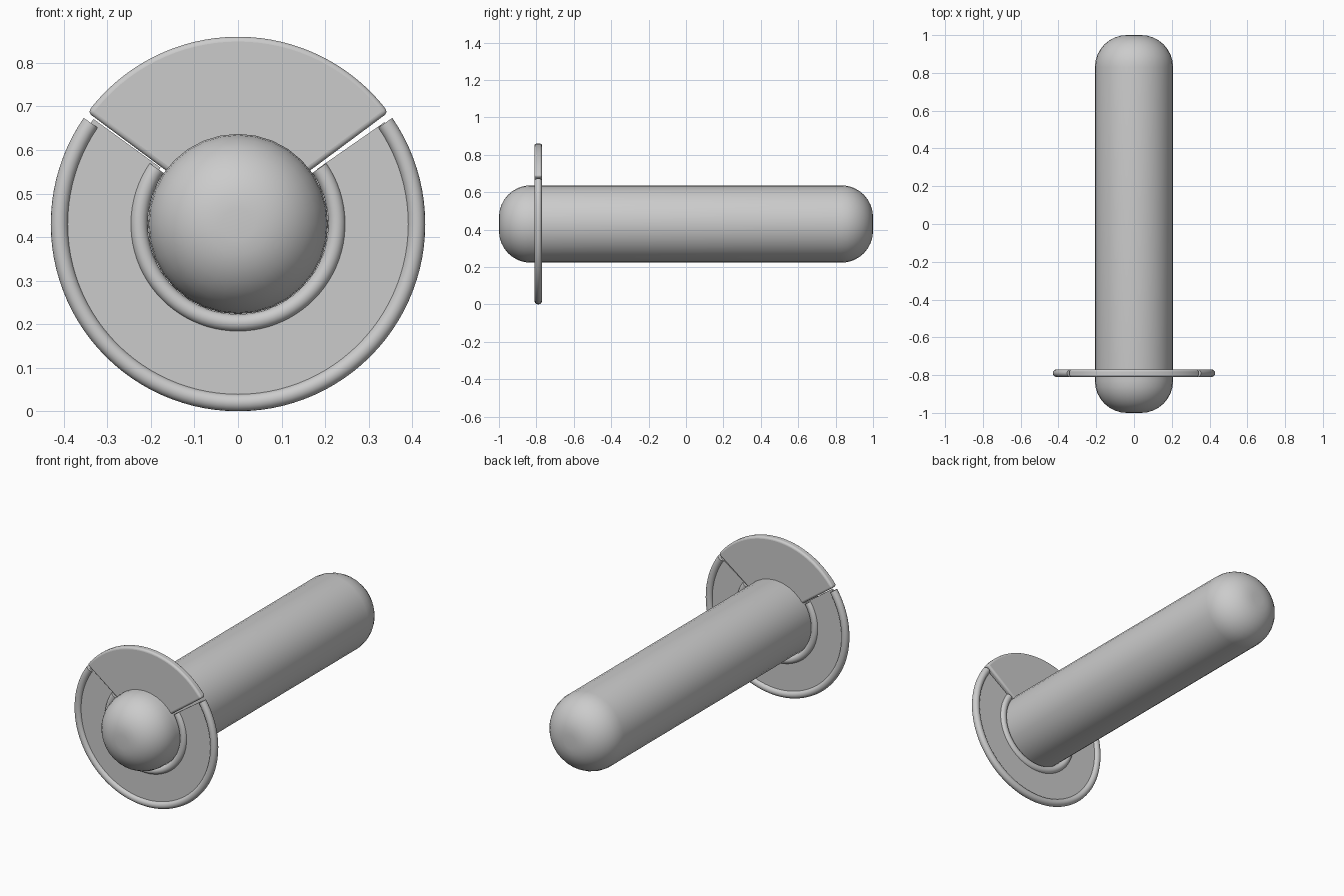
import bpy, bmesh
from math import sin, cos, pi, radians

if "Cube" in bpy.data.objects:
    bpy.data.objects.remove(bpy.data.objects["Cube"])

CZ = 0.43      # height of the shaft axis
GY = -0.79     # position of the guard along the shaft


def sweep(name, profile, a0, a1, steps, bevel=0.0):
    """Sweep a closed (radius, y) profile about the shaft axis, a0..a1 degrees, capped ends."""
    bm = bmesh.new()
    rings = []
    for i in range(steps + 1):
        a = radians(a0 + (a1 - a0) * i / steps)
        rings.append([bm.verts.new((r * cos(a), y, CZ + r * sin(a))) for r, y in profile])
    n = len(profile)
    for p, q in zip(rings, rings[1:]):
        for j in range(n):
            k = (j + 1) % n
            bm.faces.new((p[j], p[k], q[k], q[j]))
    bm.faces.new(rings[0])
    bm.faces.new(rings[-1])
    return finish(name, bm, bevel)


def finish(name, bm, bevel=0.0):
    bmesh.ops.recalc_face_normals(bm, faces=bm.faces)
    me = bpy.data.meshes.new(name)
    bm.to_mesh(me)
    bm.free()
    ob = bpy.data.objects.new(name, me)
    bpy.context.collection.objects.link(ob)
    if bevel:
        mod = ob.modifiers.new("soft_edges", 'BEVEL')
        mod.width = bevel
        mod.segments = 4
        mod.limit_method = 'ANGLE'
        mod.angle_limit = radians(40)
    bpy.ops.object.select_all(action='DESELECT')
    ob.select_set(True)
    bpy.context.view_layer.objects.active = ob
    bpy.ops.object.shade_smooth_by_angle(angle=radians(40))
    return ob


# Shaft: long cylinder with generously rounded ends
R, F, SIDES = 0.207, 0.17, 32
half = [(R - F + F * cos(t * pi / 16), 1 - F + F * sin(t * pi / 16)) for t in range(9)]
outline = [(r, -y) for r, y in reversed(half)] + half
bm = bmesh.new()
loops = [[bm.verts.new((r * cos(2 * pi * i / SIDES), y, CZ + r * sin(2 * pi * i / SIDES)))
          for i in range(SIDES)] for r, y in outline]
for p, q in zip(loops, loops[1:]):
    for i in range(SIDES):
        k = (i + 1) % SIDES
        bm.faces.new((p[i], p[k], q[k], q[i]))
bm.faces.new(loops[0])
bm.faces.new(loops[-1])
finish("shaft", bm)


def tube(r):
    return [(r + 0.02 * cos(i * pi / 8), GY + 0.02 * sin(i * pi / 8)) for i in range(16)]


def slab(r0, r1, t):
    return [(r0, GY - t), (r1, GY - t), (r1, GY + t), (r0, GY + t)]


# Lower guard: thin web between an outer and an inner round rim
sweep("guard_outer_rim", tube(0.41), -214.5, 34.5, 72)
sweep("guard_inner_rim", tube(0.227), -214.5, 34.5, 60)
sweep("guard_web", slab(0.22, 0.41, 0.005), -216, 34.8, 72)

# Upper guard: thick sector with softened edges
sweep("guard_upper_plate", slab(0.19, 0.43, 0.02), 36.6, 143.4, 32, bevel=0.014)
